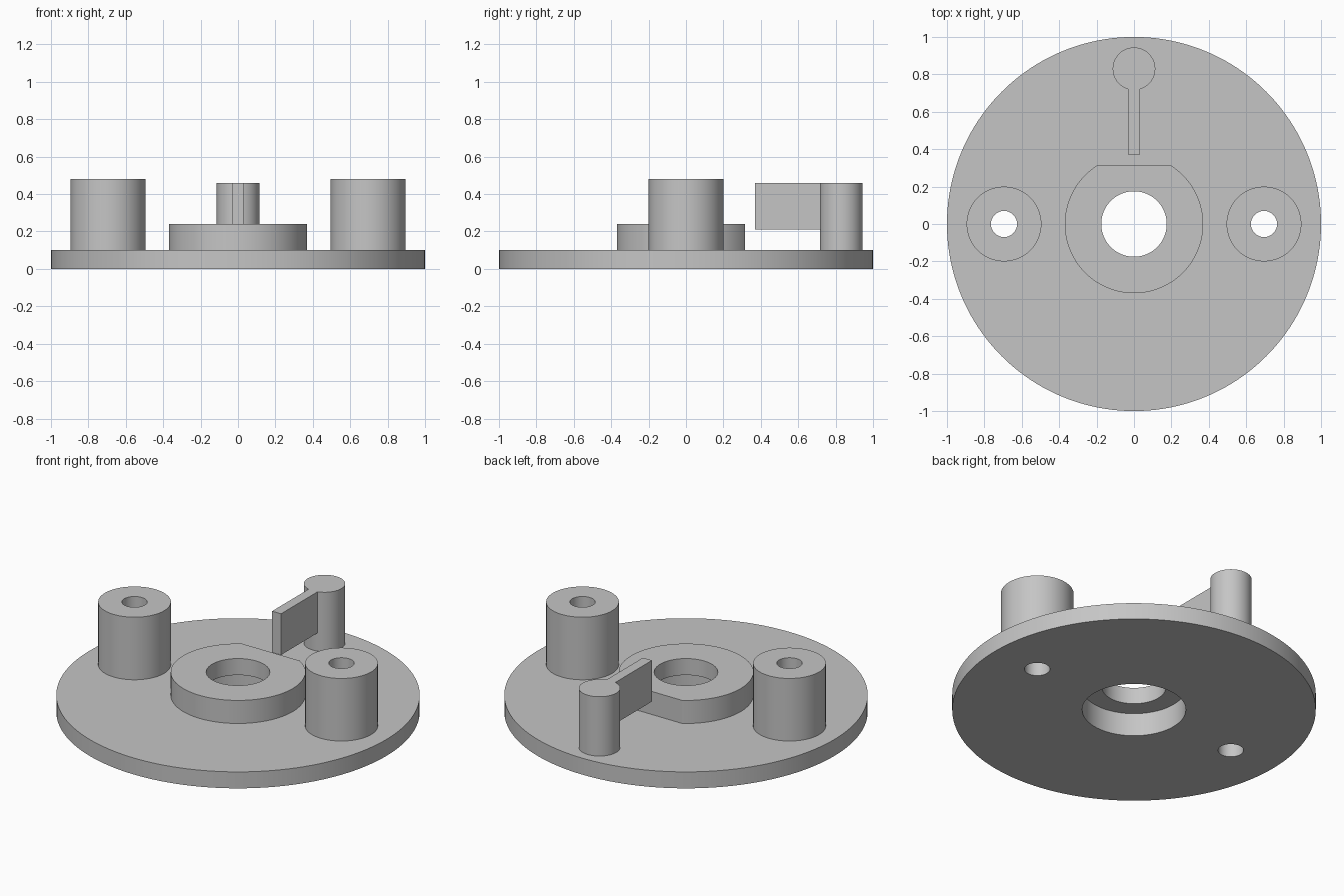
import bpy, bmesh, math

cube = bpy.data.objects.get("Cube")
if cube:
    bpy.data.objects.remove(cube, do_unlink=True)

grey = bpy.data.materials.new("plain_grey")
grey.use_nodes = True
colour = (0.56, 0.56, 0.56, 1)
grey.diffuse_color = colour
grey.node_tree.nodes["Principled BSDF"].inputs["Base Color"].default_value = colour


def arc(r, cx=0, cy=0, start=0, end=math.tau, n=96):
    """Outline points on a circle, or on an arc including both ends."""
    full = abs(end - start - math.tau) < 1e-6
    step = (end - start) / (n if full else n - 1)
    return [(cx + r * math.cos(start + i * step),
             cy + r * math.sin(start + i * step)) for i in range(n)]


def extrude(name, outline, z0, z1, holes=()):
    """Solid prism from an outline with optional holes."""
    bm = bmesh.new()
    for loop in (outline, *holes):
        verts = [bm.verts.new((x, y, z0)) for x, y in loop]
        for a, b in zip(verts, verts[1:] + verts[:1]):
            bm.edges.new((a, b))
    bmesh.ops.triangle_fill(bm, use_beauty=True, edges=bm.edges[:])
    top = bmesh.ops.extrude_face_region(bm, geom=bm.faces[:], use_keep_orig=True)
    moved = [g for g in top["geom"] if isinstance(g, bmesh.types.BMVert)]
    bmesh.ops.translate(bm, verts=moved, vec=(0, 0, z1 - z0))
    bmesh.ops.recalc_face_normals(bm, faces=bm.faces[:])
    mesh = bpy.data.meshes.new(name)
    bm.to_mesh(mesh)
    bm.free()
    mesh.materials.append(grey)
    obj = bpy.data.objects.new(name, mesh)
    bpy.context.collection.objects.link(obj)
    bpy.ops.object.select_all(action="DESELECT")
    obj.select_set(True)
    bpy.context.view_layer.objects.active = obj
    bpy.ops.object.shade_smooth_by_angle(angle=math.radians(20))
    return obj


PLATE_TOP, LEDGE, HUB_TOP = 0.1, 0.14, 0.24
POST_X, POST_HOLE = 0.695, 0.07
BORE, COUNTERBORE = 0.175, 0.285

# Round base plate with the wide recess and two screw holes
screw_holes = [arc(POST_HOLE, s * POST_X, n=48) for s in (-1, 1)]
extrude("base_plate", arc(1, n=160), 0, PLATE_TOP,
        [arc(COUNTERBORE), *screw_holes])

# Central hub with a flat at the back and a stepped bore
flat = math.asin(0.315 / 0.37)
hub = arc(0.37, start=math.pi - flat, end=math.tau + flat)
extrude("hub_lower", hub, PLATE_TOP, LEDGE, [arc(COUNTERBORE)])
extrude("hub_upper", hub, LEDGE, HUB_TOP, [arc(BORE)])

# Hollow posts on both sides
for side, hole, s in zip(("right", "left"), screw_holes, (-1, 1)):
    extrude(side + "_post", arc(0.2, s * POST_X), PLATE_TOP, 0.48, [hole])

# Back pin with a raised fin pointing at the hub
extrude("back_pin", arc(0.114, 0, 0.83, n=64), PLATE_TOP, 0.46)
extrude("pin_fin", [(-0.03, 0.37), (0.03, 0.37), (0.03, 0.721), (-0.03, 0.721)],
        0.21, 0.46)
